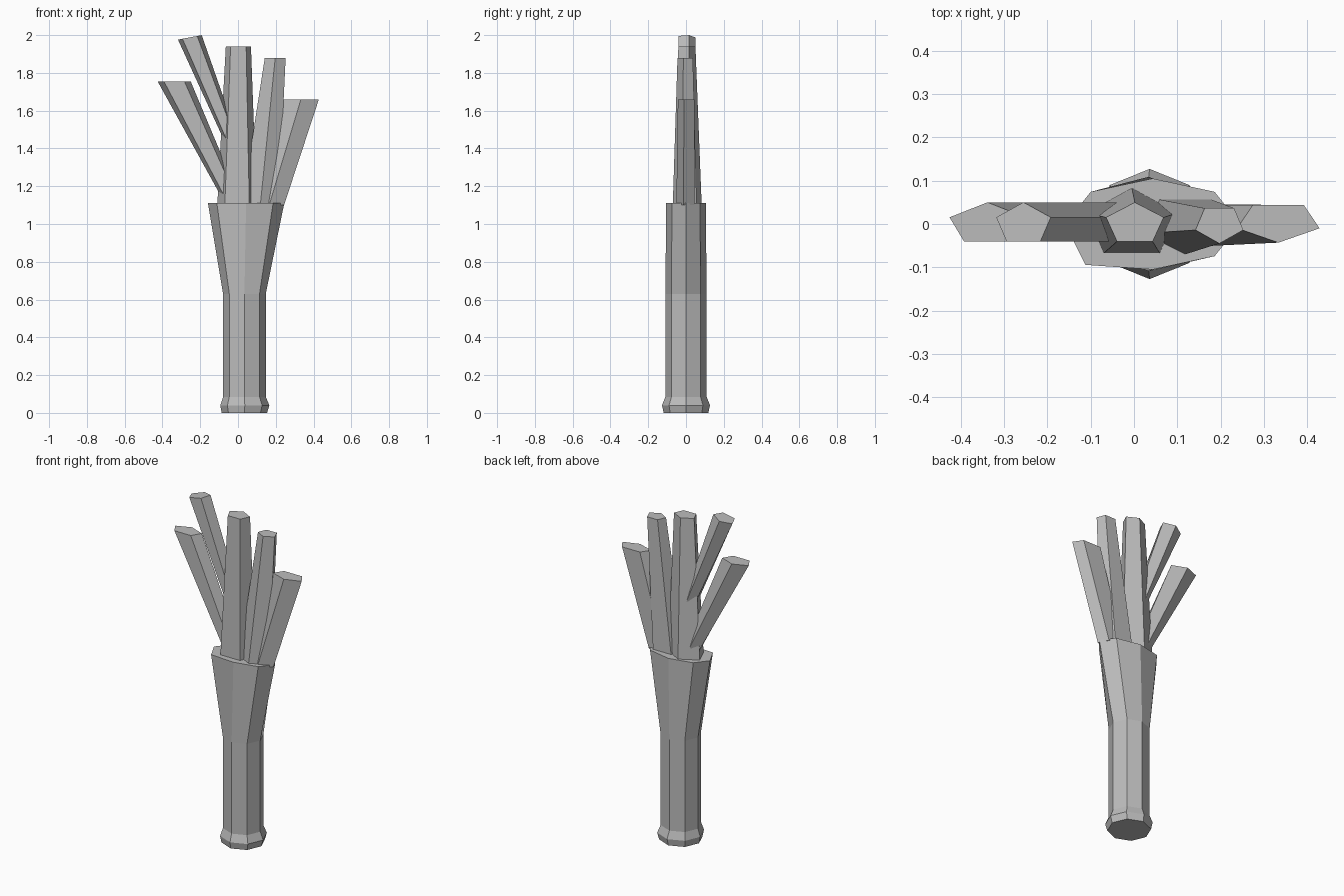
import bpy, bmesh, math
from mathutils import Vector

cube = bpy.data.objects.get("Cube")
if cube:
    bpy.data.objects.remove(cube, do_unlink=True)

grey = bpy.data.materials.new("plain_grey")
grey.use_nodes = True
colour = (0.5, 0.5, 0.5, 1)
grey.diffuse_color = colour
grey.node_tree.nodes["Principled BSDF"].inputs["Base Color"].default_value = colour


def loft(name, sides, rings, start, nudge=None):
    """Closed flat-sided tube; each ring is (centre, x radius, y radius, tilt)."""
    bm = bmesh.new()
    loops = []
    for (cx, cy, cz), rx, ry, tilt in rings:
        loop = []
        for i in range(sides):
            a = math.radians(start) + math.tau * i / sides
            dx = rx * math.cos(a)
            loop.append(bm.verts.new((cx + dx, cy + ry * math.sin(a), cz + tilt * dx)))
        loops.append(loop)
    for low, high in zip(loops, loops[1:]):
        for i in range(sides):
            j = (i + 1) % sides
            bm.faces.new((low[i], low[j], high[j], high[i]))
    bm.faces.new(loops[0][::-1])
    bm.faces.new(loops[-1])
    if nudge:
        loops[-1][nudge[0]].co += Vector(nudge[1])
    bmesh.ops.recalc_face_normals(bm, faces=bm.faces)
    mesh = bpy.data.meshes.new(name)
    bm.to_mesh(mesh)
    bm.free()
    mesh.materials.append(grey)
    obj = bpy.data.objects.new(name, mesh)
    bpy.context.collection.objects.link(obj)
    return obj


# Eight-sided wrist with a rolled foot, flaring into a flattened palm
profile = [(0.034, 0, 0.12, 0.118), (0.036, 0.04, 0.13, 0.127),
           (0.034, 0.085, 0.113, 0.109), (0.034, 0.63, 0.113, 0.109),
           (0.043, 1.11, 0.202, 0.105)]
loft("wrist_and_palm", 8, [((x, 0, z), rx, ry, 0) for x, z, rx, ry in profile],
     0, nudge=(5, (-0.012, -0.02, 0)))

# Five-sided fingers: name, ridge angle, base ring, tip ring
BACK, FRONT = 90, -90
fingers = [
    ("outer_right_finger", BACK,
     ((-0.025, 0, 1.11), 0.047, 0.05, 0), ((-0.338, 0, 1.755), 0.092, 0.05, 0)),
    ("inner_right_finger", BACK,
     ((-0.018, 0, 1.4), 0.038, 0.05, 0), ((-0.255, 0, 1.988), 0.066, 0.05, 0.19)),
    ("middle_finger", BACK,
     ((-0.005, 0, 1.1), 0.11, 0.083, 0), ((0.002, 0, 1.94), 0.07, 0.05, 0)),
    ("inner_left_finger", FRONT,
     ((0.118, 0, 1.1), 0.102, 0.07, 0), ((0.197, 0, 1.88), 0.058, 0.045, 0)),
    ("outer_left_finger", FRONT,
     ((0.165, 0.002, 1.1), 0.083, 0.053, 0), ((0.333, 0.005, 1.66), 0.1, 0.048, 0)),
]
for name, ridge, base, tip in fingers:
    loft(name, 5, [base, tip], ridge)
